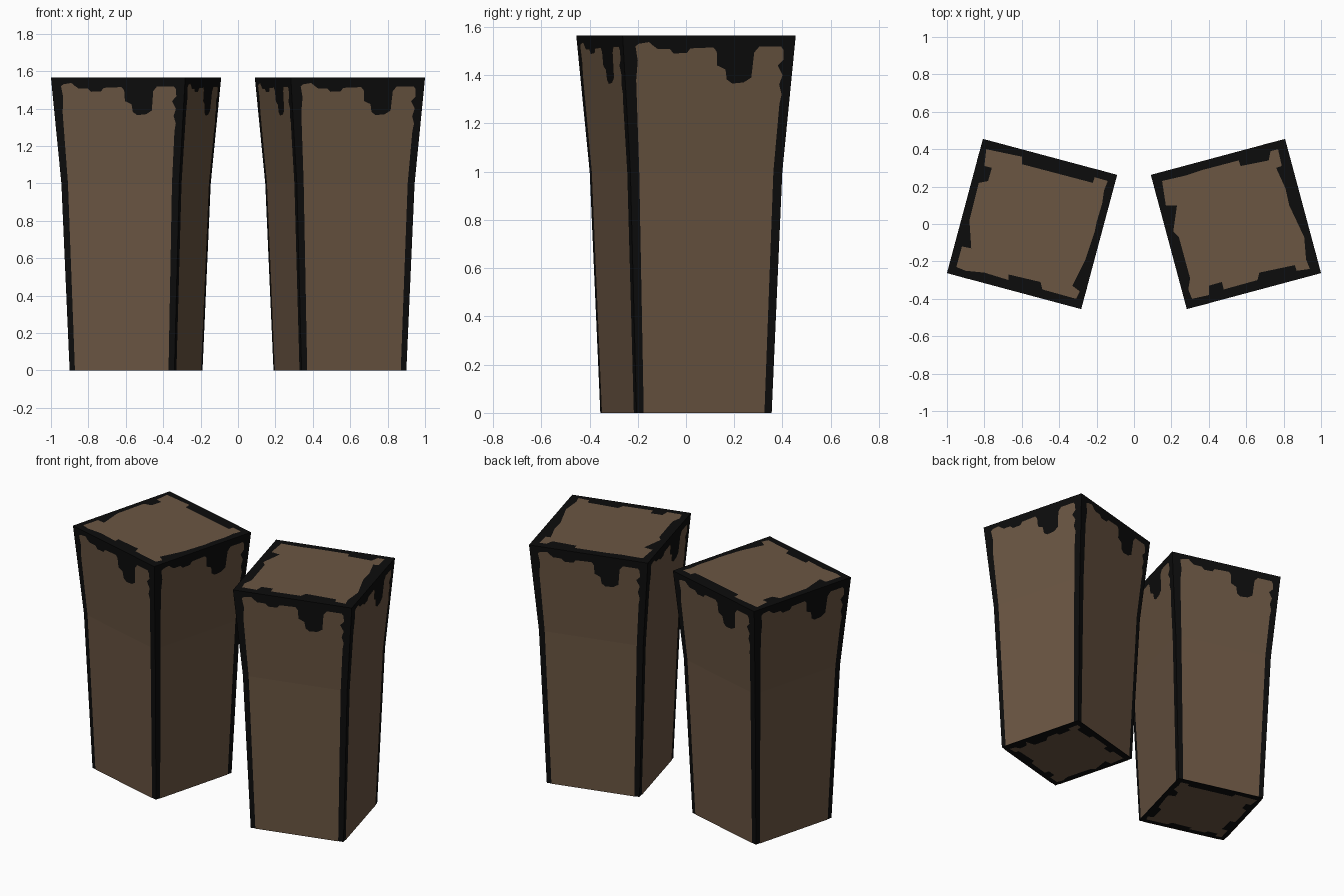
import bpy, bmesh, math
from mathutils import Matrix, Vector

if "Cube" in bpy.data.objects:
    bpy.data.objects.remove(bpy.data.objects["Cube"])

TOP = 1.565
KINK = 1.0
RINGS = [(0.0, 0.29), (KINK, 0.326), (TOP, 0.3715)]   # height, half width
OFF = 0.003                                           # paint plate lift


def material(name, rgb):
    m = bpy.data.materials.new(name)
    m.diffuse_color = (*rgb, 1)
    m.use_nodes = True
    m.node_tree.nodes["Principled BSDF"].inputs["Base Color"].default_value = m.diffuse_color
    return m


BLACK = material("black_trim", (0.0038, 0.0038, 0.0038))
BROWN = material("brown_panel", (0.145, 0.092, 0.055))


def half(z):
    (z0, a), (z1, b), (z2, c) = RINGS
    if z <= z1:
        return a + (b - a) * z / z1
    return b + (c - b) * (z - z1) / (z2 - z1)


def make_object(name, bm, mat, place):
    me = bpy.data.meshes.new(name)
    bm.to_mesh(me)
    bm.free()
    me.materials.append(mat)
    ob = bpy.data.objects.new(name, me)
    ob.matrix_world = place
    bpy.context.collection.objects.link(ob)
    return ob


# Upper side panel outline with drips: (fraction across the face, height)
DRIPS = [(.057, KINK), (.94, KINK), (.94, 1.28), (.948, 1.32), (.928, 1.36),
         (.943, 1.40), (.91, 1.44), (.942, 1.465), (.935, 1.505), (.92, 1.519),
         (.793, 1.519), (.765, 1.494), (.757, 1.39), (.713, 1.37), (.644, 1.365),
         (.61, 1.382), (.60, 1.424), (.55, 1.44), (.545, 1.498), (.525, 1.515),
         (.39, 1.511), (.37, 1.492), (.293, 1.49), (.27, 1.508), (.20, 1.508),
         (.172, 1.523), (.15, 1.537), (.09, 1.53), (.07, 1.52), (.08, 1.46),
         (.065, 1.38)]
LOWER = [(.052, 0), (.945, 0), (.94, KINK), (.057, KINK)]

# Lid panel outlines, plan positions in hundredths of a unit
LID_LEFT = [(-79, 40), (-60, 36), (-60, 32), (-22, 22), (-21, 25), (-14, 23),
            (-16, 18), (-17, 11), (-23, 9), (-25, 3), (-20, 1), (-21, -4),
            (-26, -19), (-30, -20), (-33, -33), (-29, -36), (-31, -40),
            (-49, -35), (-50, -31), (-67, -27), (-67, -30), (-80, -26),
            (-81, -23), (-89, -21), (-90, -25), (-95, -23), (-92, -12),
            (-87, -13), (-84, 1), (-88, 2), (-83, 22), (-78, 23), (-76, 30),
            (-80, 31)]
LID_RIGHT = [(15, 23), (28, 26), (29, 23), (37, 25), (37, 29), (56, 34),
             (57, 31), (72, 34), (73, 39), (77, 40), (79, 31), (76, 30),
             (78, 19), (81, 19), (83, 10), (80, 5), (83, -6), (91, -7),
             (87, -11), (88, -18), (92, -19), (94, -24), (87, -25), (86, -22),
             (67, -26), (66, -30), (48, -35), (47, -31), (40, -33), (40, -38),
             (31, -40), (29, -35), (30, -29), (24, -7), (21, -4), (23, 10),
             (17, 10)]


def body(name, place):
    bm = bmesh.new()
    rings = [[bm.verts.new((sx * h, sy * h, z))
              for sx, sy in ((-1, -1), (1, -1), (1, 1), (-1, 1))]
             for z, h in RINGS]
    for low, high in zip(rings, rings[1:]):
        for i in range(4):
            j = (i + 1) % 4
            bm.faces.new((low[i], low[j], high[j], high[i]))
    bm.faces.new(rings[0][::-1])
    bm.faces.new(rings[-1])
    make_object(name, bm, BLACK, place)


def side_panels(name, place):
    bm = bmesh.new()
    for k in range(4):
        turn = Matrix.Rotation(k * math.pi / 2, 3, 'Z')
        for outline in (LOWER, DRIPS):
            pts = [turn @ Vector(((2 * u - 1) * half(z), -half(z) - OFF, z))
                   for u, z in outline]
            bm.faces.new([bm.verts.new(p) for p in pts])
    bmesh.ops.triangulate(bm, faces=bm.faces[:])
    make_object(name, bm, BROWN, place)


def end_panel(name, outline, place, z, scale, up):
    bm = bmesh.new()
    inv = place.inverted()
    pts = []
    for x, y in outline:
        p = inv @ Vector((x / 100, y / 100, 0))
        pts.append((p.x * scale, p.y * scale, z))
    if up:                       # outlines run clockwise seen from above
        pts.reverse()
    bm.faces.new([bm.verts.new(p) for p in pts])
    bmesh.ops.triangulate(bm, faces=bm.faces[:])
    make_object(name, bm, BROWN, place)


# Two flared pillars, turned towards each other
for side, s, lid in (("left", -1, LID_LEFT), ("right", 1, LID_RIGHT)):
    place = (Matrix.Translation((s * 0.545, 0, 0))
             @ Matrix.Rotation(s * math.radians(15), 4, 'Z'))
    body(side + "_pillar", place)
    side_panels(side + "_side_panels", place)
    end_panel(side + "_top_panel", lid, place, TOP + OFF, 1, True)
    end_panel(side + "_base_panel", lid, place, -OFF, 0.29 / 0.3715, False)
